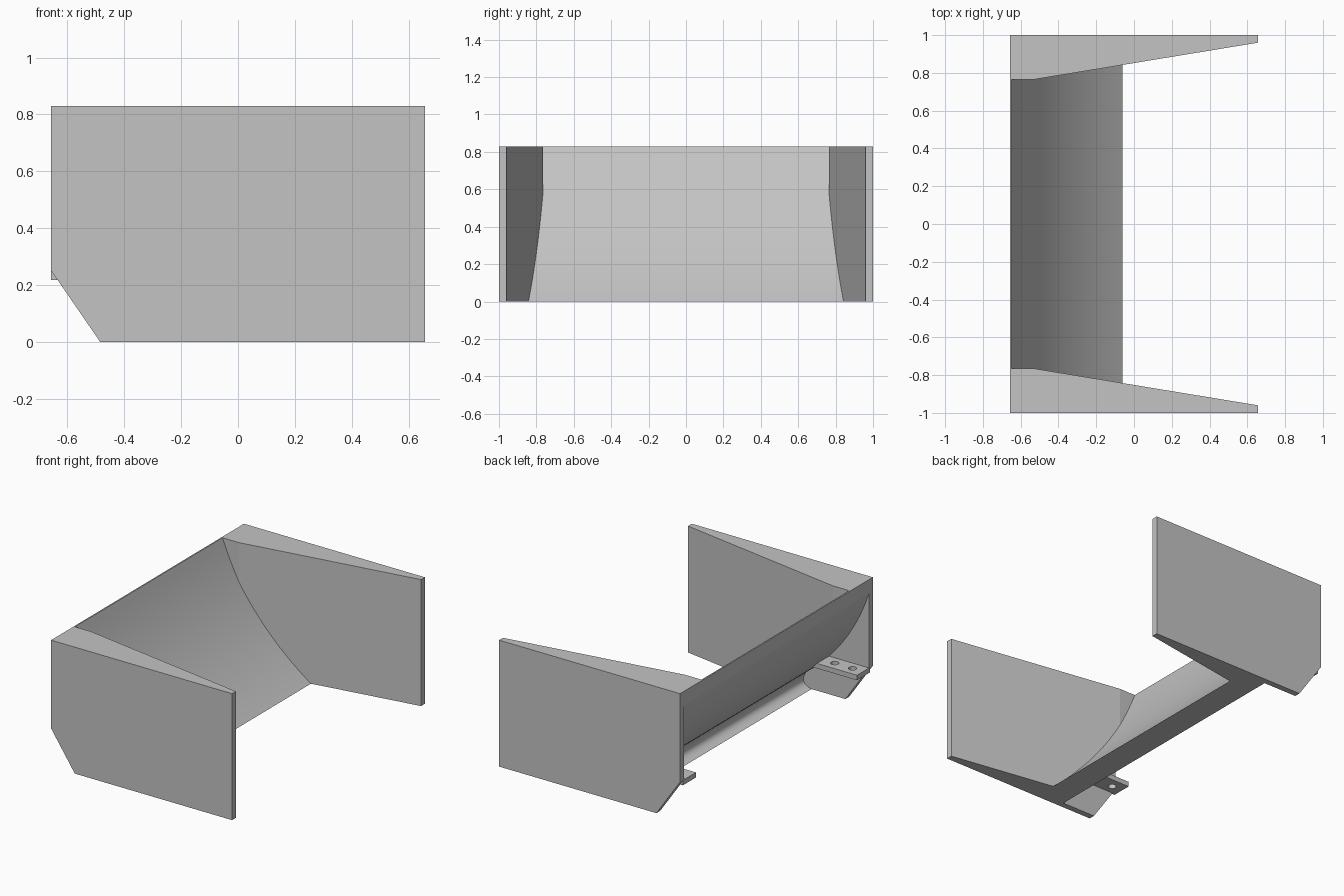
import bpy
import bmesh
from mathutils import Vector

cube = bpy.data.objects.get("Cube")
if cube:
    bpy.data.objects.remove(cube, do_unlink=True)

grey = bpy.data.materials.new("light_grey")
grey.use_nodes = True
colour = (0.55, 0.55, 0.55, 1)
grey.diffuse_color = colour
grey.node_tree.nodes["Principled BSDF"].inputs["Base Color"].default_value = colour

BACK, FRONT, TOP = -0.657, 0.657, 0.83
INNER = 0.96          # inside face of the thin side panels


def arc(a, b, sag, n=24):
    """Shallow curve from a to b, bowed sideways by sag."""
    a, b = Vector(a), Vector(b)
    d = (b - a).normalized()
    side = Vector((d.y, -d.x))
    return [a.lerp(b, i / n) + side * (4 * sag * (i / n) * (1 - i / n)) for i in range(n + 1)]


def prism(name, outline, lo, hi, axis):
    """Extrude an outline along y (outline in xz) or along z (outline in xy)."""
    bm = bmesh.new()
    place = (lambda p: (p[0], lo, p[1])) if axis == "y" else (lambda p: (p[0], p[1], lo))
    face = bm.faces.new([bm.verts.new(place(p)) for p in outline])
    moved = bmesh.ops.extrude_face_region(bm, geom=[face])["geom"]
    offset = (0, hi - lo, 0) if axis == "y" else (0, 0, hi - lo)
    bmesh.ops.translate(bm, vec=offset, verts=[g for g in moved if isinstance(g, bmesh.types.BMVert)])
    bmesh.ops.recalc_face_normals(bm, faces=bm.faces)
    mesh = bpy.data.meshes.new(name)
    bm.to_mesh(mesh)
    bm.free()
    mesh.materials.append(grey)
    obj = bpy.data.objects.new(name, mesh)
    bpy.context.collection.objects.link(obj)
    return obj


def combine(obj, other, operation):
    """Apply a boolean and discard the second object."""
    mod = obj.modifiers.new("combine", "BOOLEAN")
    mod.operation, mod.solver, mod.object = operation, "EXACT", other
    bpy.context.view_layer.objects.active = obj
    bpy.ops.object.modifier_apply(modifier=mod.name)
    bpy.data.objects.remove(other, do_unlink=True)


# Solid core with a hollowed, curved rear
rear = arc((BACK, 0.74), (-0.2, 0.1), 0.06) + arc((-0.2, 0.1), (-0.24, 0), -0.04)[1:]
bracket = prism("bracket_body", rear + [(FRONT, 0), (FRONT, TOP), (BACK, TOP)], -0.98, 0.98, "y")

# Side panels with a chamfered lower rear corner
panel = [(BACK, 0.25), (-0.485, 0), (FRONT, 0), (FRONT, TOP), (BACK, TOP)]
for lo, hi in ((-1, -INNER), (INNER, 1)):
    combine(bracket, prism("side_panel", panel, lo, hi, "y"), "UNION")

# Flared opening with a curved back wall
slope = arc((-0.648, TOP), (-0.06, 0), 0.065)
trough = prism("trough", [(-0.648, 1)] + slope + [(0.02, -0.1), (0.8, -0.1), (0.8, 1)], -1.2, 1.2, "y")
wide = 0.765 + (INNER - 0.765) * (0.75 + 0.53) / (FRONT + 0.53)
plan = [(-0.8, -0.765), (-0.53, -0.765), (0.75, -wide), (0.75, wide), (-0.53, 0.765), (-0.8, 0.765)]
combine(trough, prism("flare", plan, -0.5, 1.5, "z"), "INTERSECT")
combine(bracket, trough, "DIFFERENCE")

# Mounting tabs, each with two screw holes
for s in (-1, 1):
    tab = prism("mounting_tab", [(BACK, s * 0.835), (-0.34, s * 0.835), (-0.34, s * 0.97), (BACK, s * 0.97)],
                0.217, 0.25, "z")
    for x in (-0.58, -0.45):
        bpy.ops.mesh.primitive_cylinder_add(vertices=48, radius=0.025, depth=0.2, location=(x, s * 0.9, 0.23))
        bpy.context.object.data.materials.append(grey)
        combine(tab, bpy.context.object, "DIFFERENCE")
    combine(bracket, tab, "UNION")

# Smooth the curves, keep every other edge crisp
bpy.ops.object.select_all(action="DESELECT")
bracket.select_set(True)
bpy.context.view_layer.objects.active = bracket
bpy.ops.object.shade_smooth_by_angle(angle=0.148)
